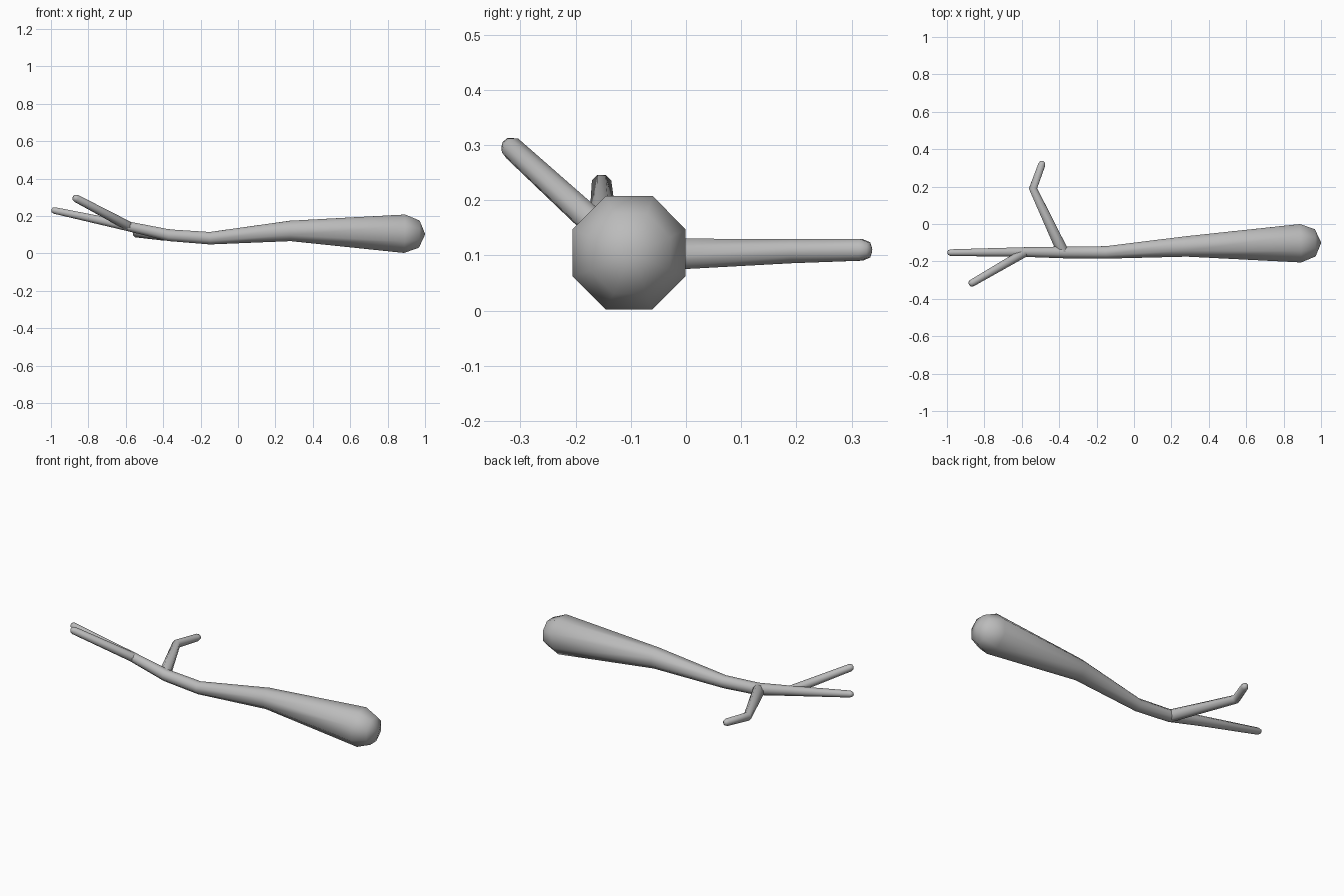
import bpy
import bmesh
from math import pi, sin, cos
from mathutils import Vector

cube = bpy.data.objects.get("Cube")
if cube:
    bpy.data.objects.remove(cube, do_unlink=True)

SIDES = 8

wood = bpy.data.materials.new("plain grey")
wood.use_nodes = True
GREY = (0.5, 0.5, 0.5, 1)
wood.diffuse_color = GREY
wood.node_tree.nodes["Principled BSDF"].inputs["Base Color"].default_value = GREY


def limb(name, path):
    """Tapered eight-sided tube along (x, y, z, radius) points with domed ends."""
    pts = [Vector(p[:3]) for p in path]
    radii = [p[3] for p in path]
    bm = bmesh.new()

    def ring(centre, axis, radius):
        side = axis.cross(Vector((0, 0, 1))).normalized()
        up = side.cross(axis).normalized()
        angles = [2 * pi * (i + 0.5) / SIDES for i in range(SIDES)]
        return [bm.verts.new(centre + radius * (cos(a) * side + sin(a) * up)) for a in angles]

    first = (pts[1] - pts[0]).normalized()
    last = (pts[-1] - pts[-2]).normalized()
    h = cos(pi / 4)
    rings = [ring(pts[0] - first * radii[0] * h, first, radii[0] * h)]
    for i, p in enumerate(pts):
        before = (p - pts[i - 1]).normalized() if i else first
        after = (pts[i + 1] - p).normalized() if i < len(pts) - 1 else last
        rings.append(ring(p, (before + after).normalized(), radii[i]))
    rings.append(ring(pts[-1] + last * radii[-1] * h, last, radii[-1] * h))

    # Side walls, then the fans closing both domes
    for a, b in zip(rings, rings[1:]):
        for i in range(SIDES):
            j = (i + 1) % SIDES
            bm.faces.new((a[i], a[j], b[j], b[i]))
    for loop, tip in ((rings[0], pts[0] - first * radii[0]),
                      (rings[-1], pts[-1] + last * radii[-1])):
        pole = bm.verts.new(tip)
        for i in range(SIDES):
            bm.faces.new((loop[i], loop[(i + 1) % SIDES], pole))
    bmesh.ops.recalc_face_normals(bm, faces=bm.faces)
    for f in bm.faces:
        f.smooth = True

    mesh = bpy.data.meshes.new(name)
    bm.to_mesh(mesh)
    bm.free()
    mesh.materials.append(wood)
    obj = bpy.data.objects.new(name, mesh)
    bpy.context.collection.objects.link(obj)
    return obj


# Thick club head narrowing into the main stem
limb("main_stem", [
    (0.89, -0.103, 0.105, 0.111),
    (0.28, -0.12, 0.12, 0.059),
    (-0.15, -0.152, 0.081, 0.036),
    (-0.37, -0.152, 0.097, 0.034),
    (-0.58, -0.15, 0.143, 0.028),
    (-0.98, -0.153, 0.229, 0.019),
])

# Forked twig rising toward the front
limb("front_twig", [
    (-0.58, -0.15, 0.143, 0.026),
    (-0.865, -0.315, 0.294, 0.021),
])

# Bent twig reaching toward the back
limb("back_twig", [
    (-0.38, -0.15, 0.099, 0.034),
    (-0.54, 0.19, 0.108, 0.024),
    (-0.493, 0.318, 0.11, 0.021),
])
